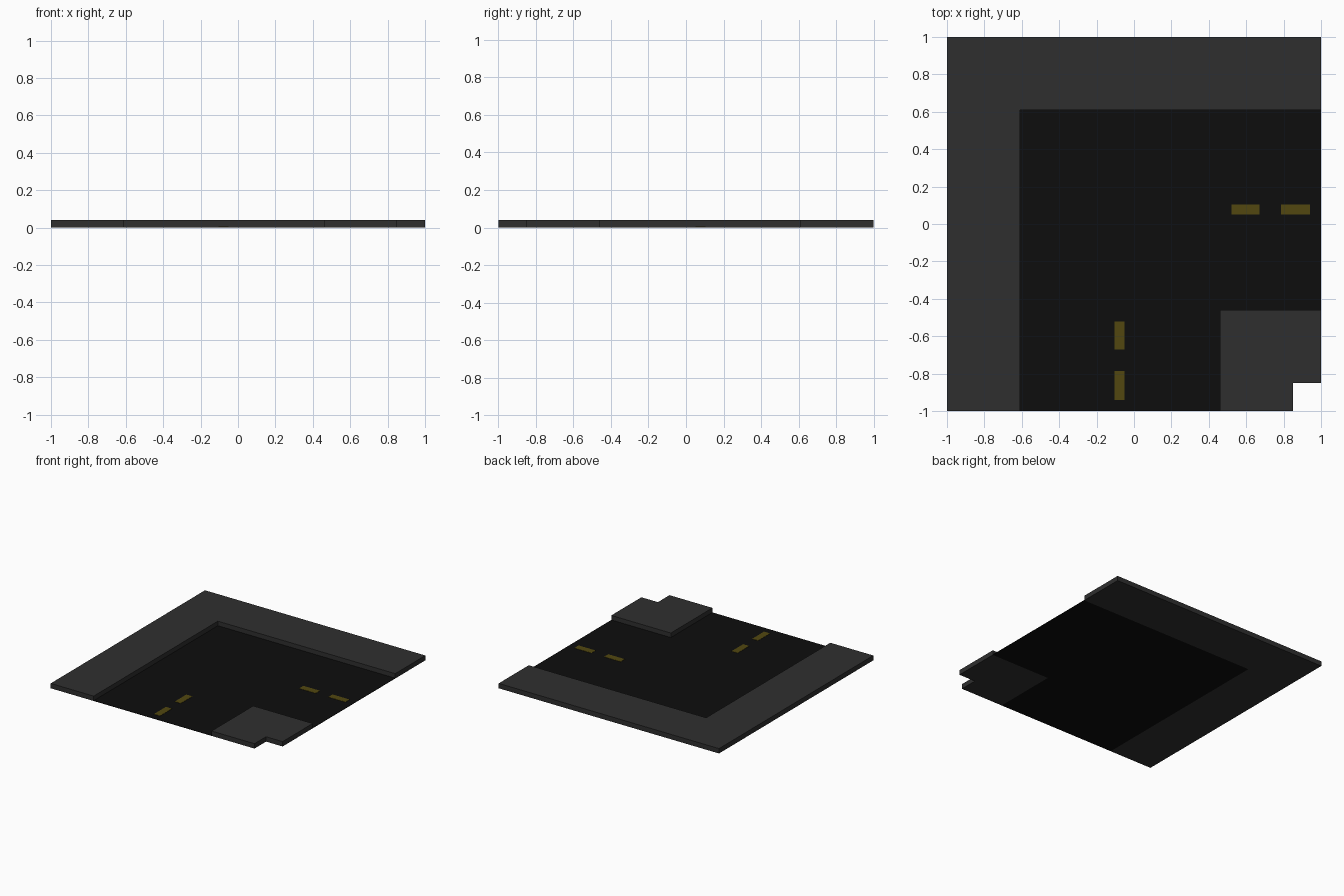
import bpy
import bmesh

cube = bpy.data.objects.get("Cube")
if cube:
    bpy.data.objects.remove(cube, do_unlink=True)


def material(name, rgb):
    mat = bpy.data.materials.new(name)
    mat.use_nodes = True
    color = (*rgb, 1)
    mat.diffuse_color = color
    bsdf = next(n for n in mat.node_tree.nodes if n.type == "BSDF_PRINCIPLED")
    bsdf.inputs["Base Color"].default_value = color
    return mat


def slab(name, outline, bottom, top, mat):
    """Extrude a flat outline into a solid slab."""
    bm = bmesh.new()
    base = bm.faces.new([bm.verts.new((x, y, bottom)) for x, y in outline])
    result = bmesh.ops.extrude_face_region(bm, geom=[base], use_keep_orig=True)
    for v in result["geom"]:
        if isinstance(v, bmesh.types.BMVert):
            v.co.z = top
    bmesh.ops.recalc_face_normals(bm, faces=bm.faces)
    mesh = bpy.data.meshes.new(name)
    bm.to_mesh(mesh)
    bm.free()
    mesh.materials.append(mat)
    obj = bpy.data.objects.new(name, mesh)
    bpy.context.collection.objects.link(obj)
    return obj


paving = material("paving grey", (0.028, 0.028, 0.028))
asphalt = material("asphalt black", (0.004, 0.004, 0.004))
paint = material("dull yellow paint", (0.085, 0.064, 0.005))

OUTER, INNER, NOTCH = 0.61, 0.46, 0.85
KERB, ROAD = 0.04, 0.003

# Raised pavement around the outside of the bend
slab("outer_pavement",
     [(-1, -1), (-OUTER, -1), (-OUTER, OUTER), (1, OUTER), (1, 1), (-1, 1)],
     0, KERB, paving)

# Notched pavement on the inside corner
slab("inner_pavement",
     [(INNER, -1), (NOTCH, -1), (NOTCH, -NOTCH), (1, -NOTCH),
      (1, -INNER), (INNER, -INNER)],
     0, KERB, paving)

# Thin road surface turning the corner
slab("road",
     [(-OUTER, -1), (INNER, -1), (INNER, -INNER), (1, -INNER),
      (1, OUTER), (-OUTER, OUTER)],
     0, ROAD, asphalt)

# Centre line dashes, repeated on both arms across the diagonal
for i, (start, end) in enumerate([(0.52, 0.67), (0.785, 0.94)], 1):
    dash = [(start, 0.05), (end, 0.05), (end, 0.105), (start, 0.105)]
    slab(f"side_dash_{i}", dash, ROAD, ROAD + 0.002, paint)
    slab(f"front_dash_{i}", [(-y, -x) for x, y in dash], ROAD, ROAD + 0.002, paint)
